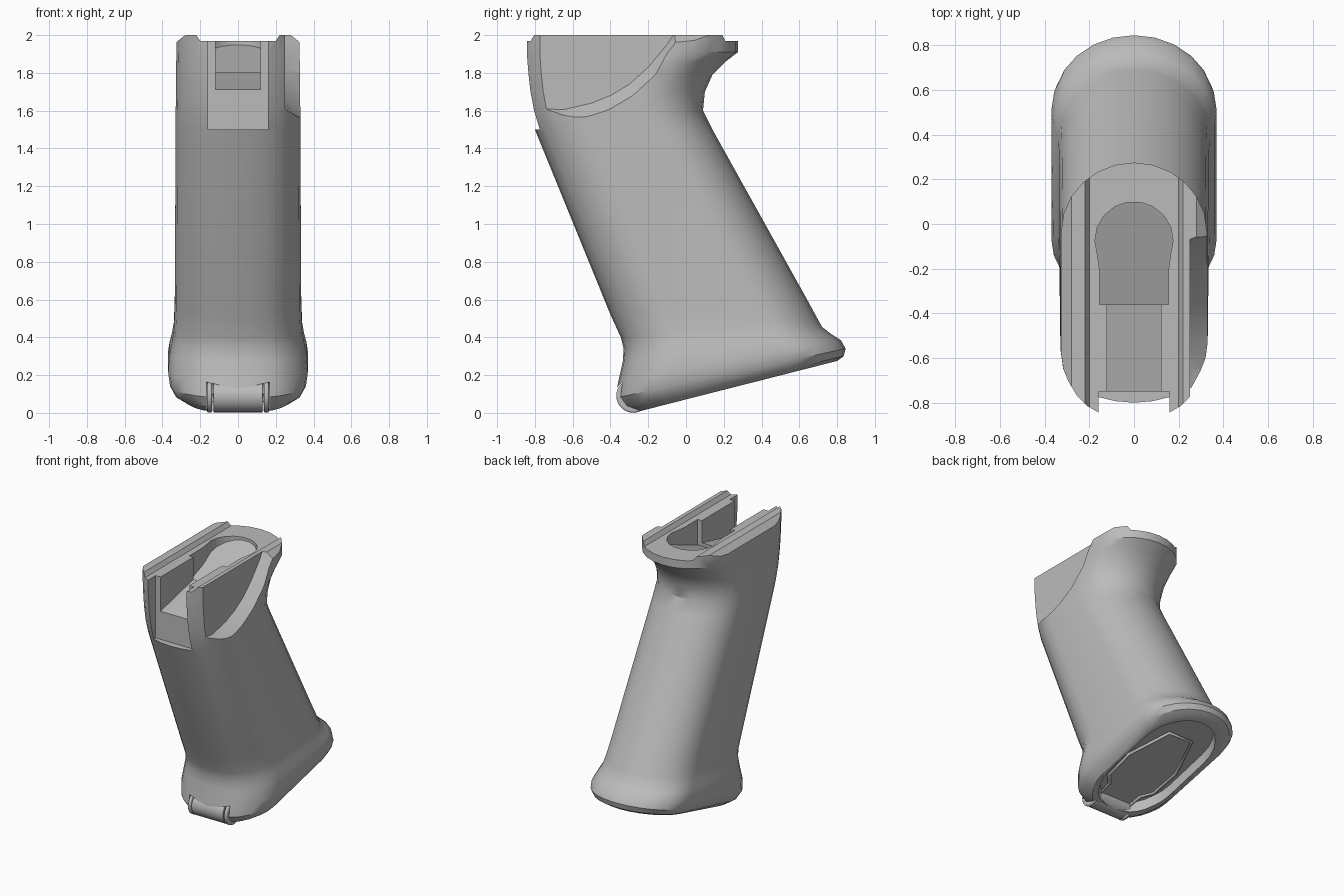
import bpy
import bmesh
from math import sin, cos, pi, radians

if "Cube" in bpy.data.objects:
    bpy.data.objects.remove(bpy.data.objects["Cube"], do_unlink=True)

grey = bpy.data.materials.new("light_grey")
grey.use_nodes = True
grey.diffuse_color = (0.5, 0.5, 0.5, 1)
grey.node_tree.nodes["Principled BSDF"].inputs["Base Color"].default_value = grey.diffuse_color


def loft(name, rings):
    """Closed solid through rings that all have the same number of points."""
    bm = bmesh.new()
    loops = [[bm.verts.new(p) for p in ring] for ring in rings]
    for low, high in zip(loops, loops[1:]):
        for i in range(len(low)):
            j = (i + 1) % len(low)
            bm.faces.new((low[i], low[j], high[j], high[i]))
    bm.faces.new(loops[0])
    bm.faces.new(loops[-1])
    bmesh.ops.recalc_face_normals(bm, faces=bm.faces)
    mesh = bpy.data.meshes.new(name)
    bm.to_mesh(mesh)
    bm.free()
    obj = bpy.data.objects.new(name, mesh)
    bpy.context.collection.objects.link(obj)
    mesh.materials.append(grey)
    return obj


def along_x(name, profile, x0, x1):
    """Extrude a (y, z) profile from x0 to x1."""
    return loft(name, [[(x, y, z) for y, z in profile] for x in (x0, x1)])


def activate(obj):
    bpy.ops.object.select_all(action="DESELECT")
    obj.select_set(True)
    bpy.context.view_layer.objects.active = obj


def cut(obj, cutter):
    activate(obj)
    mod = obj.modifiers.new("cut", "BOOLEAN")
    mod.operation = "DIFFERENCE"
    mod.solver = "EXACT"
    mod.object = cutter
    bpy.ops.object.modifier_apply(modifier=mod.name)
    bpy.data.objects.remove(cutter, do_unlink=True)


def smooth(obj, angle=32):
    activate(obj)
    bpy.ops.object.shade_smooth_by_angle(angle=radians(angle))


def circle(y, z, r, count=28):
    return [(y + r * cos(2 * pi * i / count), z + r * sin(2 * pi * i / count))
            for i in range(count)]


def grip_ring(front_y, front_z, back_y, back_z, width):
    """Softly squared front, flat sides, elliptical back, on a tilted plane."""
    length = back_y - front_y
    depth = 0.31
    half = [(0, 0), (0.25, 0.007), (0.48, 0.025), (0.64, 0.055), (0.78, 0.1),
            (0.9, 0.165), (0.97, 0.22), (1, 0.29)]
    half += [(cos(a), length - depth + depth * sin(a))
             for a in [pi / 2 * i / 6 for i in range(7)]]
    half[-1] = (0, length)
    full = half + [(-u, v) for u, v in half[-2:0:-1]]
    return [(u * width, front_y + v, front_z + (back_z - front_z) * v / length)
            for u, v in full]


# Grip body: hollow underside, flared foot, raked handle, swept beavertail
sections = [
    (-0.22, 0.085, 0.73, 0.327, 0.26),
    (-0.23, 0.013, 0.74, 0.26, 0.27),
    (-0.28, 0.0, 0.80, 0.275, 0.29),
    (-0.34, 0.03, 0.835, 0.30, 0.335),
    (-0.37, 0.08, 0.845, 0.34, 0.36),
    (-0.36, 0.16, 0.82, 0.385, 0.37),
    (-0.335, 0.27, 0.765, 0.42, 0.362),
    (-0.33, 0.34, 0.72, 0.455, 0.35),
    (-0.345, 0.40, 0.69, 0.51, 0.34),
    (-0.40, 0.52, 0.63, 0.62, 0.335),
    (-0.80, 1.5, 0.14, 1.5, 0.33),
    (-0.83, 1.6, 0.09, 1.6, 0.33),
    (-0.85, 1.7, 0.10, 1.7, 0.328),
    (-0.86, 1.79, 0.14, 1.79, 0.328),
    (-0.866, 1.86, 0.21, 1.86, 0.327),
    (-0.87, 1.91, 0.275, 1.91, 0.326),
    (-0.87, 2.05, 0.275, 2.05, 0.326),
]
grip = loft("grip_body", [grip_ring(*s) for s in sections])

# Top rails: chamfered outside, sloped inside
rail = [(0.2, 1.97), (0.22, 2), (0.28, 2), (0.4, 1.904), (0.4, 2.2)]
rail += [(-x, z) for x, z in reversed(rail)]
cut(grip, loft("rail_cutter", [[(x, y, z) for x, z in rail] for y in (-1, 1)]))

# Front slot, then the narrower ramped channel behind it
cut(grip, along_x("slot_cutter", [(-1, 1.5), (-0.75, 1.5), (-0.75, 2.2), (-1, 2.2)], -0.16, 0.16))
cut(grip, along_x("channel_cutter", [(-0.8, 1.7), (-0.19, 1.842), (-0.19, 2.2), (-0.8, 2.2)],
                  -0.12, 0.12))

# Keyhole pocket with a sloping floor
plan = [(-0.155, -0.36), (0.155, -0.36), (0.155, -0.2)]
plan += [(0.175 * cos(a), -0.075 + 0.175 * sin(a))
         for a in [radians(-20 + 20 * i) for i in range(12)]]
plan += [(-0.155, -0.2)]
cut(grip, loft("pocket_cutter", [[(x, y, 1.912 + 0.37 * y) for x, y in plan],
                                 [(x, y, 2.2) for x, y in plan]]))

# Scooped relief on the left side, with a bevelled lower edge
inner = [(-1, 1.61), (-0.75, 1.61), (-0.65, 1.605), (-0.5, 1.64), (-0.4, 1.68),
         (-0.3, 1.74), (-0.2, 1.83), (-0.1, 1.95), (-0.03, 2.06), (-0.03, 2.2), (-1, 2.2)]
outer = [(-1, 1.58), (-0.76, 1.59), (-0.64, 1.56), (-0.5, 1.575), (-0.4, 1.61),
         (-0.28, 1.68), (-0.16, 1.79), (-0.06, 1.95), (0, 2.06), (0, 2.2), (-1, 2.2)]
wide = [(a + 1.5 * (c - a), b + 1.5 * (d - b)) for (a, b), (c, d) in zip(inner, outer)]
cut(grip, loft("relief_cutter", [[(0.25, y, z) for y, z in inner],
                                 [(0.37, y, z) for y, z in wide]]))

# Hinge seat at the front of the foot
hinge_y, hinge_z = -0.28, 0.09
cut(grip, along_x("hinge_cutter", circle(hinge_y, hinge_z, 0.093), -0.168, 0.168))
smooth(grip)

# Hinge barrel with a ring at each end
barrel = along_x("hinge_barrel", circle(hinge_y, hinge_z, 0.087), -0.13, 0.13)
smooth(barrel)
for side, name in ((1, "left_hinge_ring"), (-1, "right_hinge_ring")):
    ring = along_x(name, circle(hinge_y, hinge_z, 0.089), side * 0.137, side * 0.163)
    bevel = ring.modifiers.new("bevel", "BEVEL")
    bevel.width = 0.008
    bevel.segments = 2
    smooth(ring)


def floor_z(y):
    return 0.085 + 0.255 * (y + 0.22)


# Shield-shaped trapdoor, framed by a raised lip
half = [(0.13, -0.24), (0.14, -0.1), (0.2, -0.03), (0.21, 0.2), (0.1, 0.5)]
shield = half + [(-x, y) for x, y in reversed(half)]
door = loft("trapdoor", [[(x, y, floor_z(y) + dz) for x, y in shield] for dz in (-0.015, 0.01)])
lip = bpy.data.curves.new("trapdoor_lip", "CURVE")
lip.dimensions = "3D"
lip.bevel_depth = 0.012
lip.bevel_resolution = 1
spline = lip.splines.new("POLY")
spline.points.add(len(shield) - 1)
spline.use_cyclic_u = True
for point, (x, y) in zip(spline.points, shield):
    point.co = (x, y, floor_z(y) - 0.015, 1)
lip.materials.append(grey)
bpy.context.collection.objects.link(bpy.data.objects.new("trapdoor_lip", lip))
